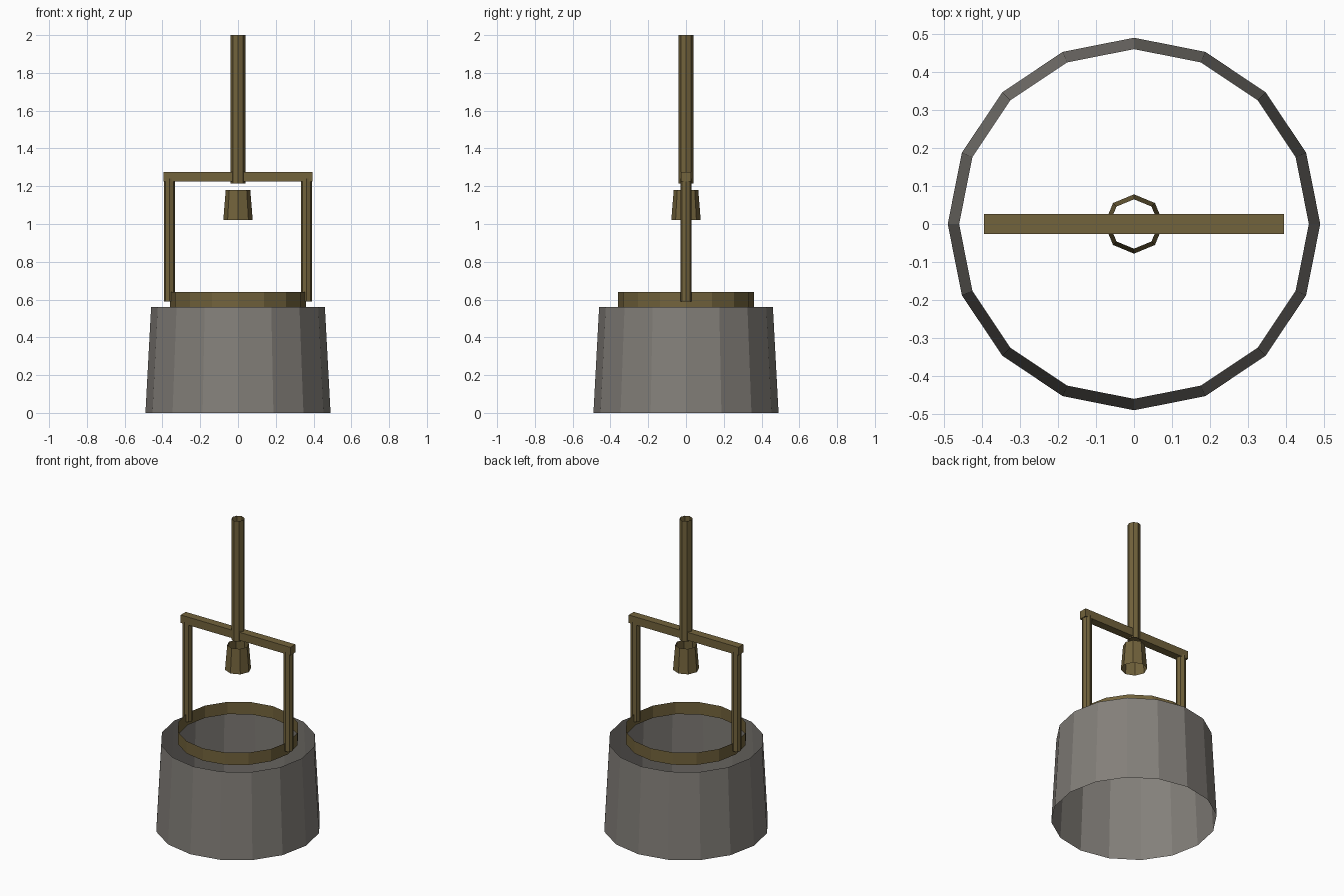
import bpy, bmesh, math

cube = bpy.data.objects.get("Cube")
if cube:
    bpy.data.objects.remove(cube, do_unlink=True)


def material(name, color):
    m = bpy.data.materials.new(name)
    m.use_nodes = True
    m.diffuse_color = color
    m.node_tree.nodes["Principled BSDF"].inputs["Base Color"].default_value = color
    return m


stone = material("grey stone", (0.23, 0.215, 0.195, 1))
wood = material("brown wood", (0.17, 0.125, 0.045, 1))


def finish(name, bm, mat):
    mesh = bpy.data.meshes.new(name)
    bm.to_mesh(mesh)
    bm.free()
    mesh.materials.append(mat)
    obj = bpy.data.objects.new(name, mesh)
    bpy.context.collection.objects.link(obj)
    return obj


def tube(name, mat, sides, r_bottom, r_top, z0, z1, x=0):
    """Open-ended single-walled tube with a corner on the x axis."""
    bm = bmesh.new()
    rings = []
    for r, z in ((r_bottom, z0), (r_top, z1)):
        angles = [2 * math.pi * i / sides for i in range(sides)]
        rings.append([bm.verts.new((x + r * math.cos(a), r * math.sin(a), z)) for a in angles])
    low, high = rings
    for i in range(sides):
        j = (i + 1) % sides
        bm.faces.new((low[i], low[j], high[j], high[i]))
    return finish(name, bm, mat)


# Well shaft and wooden rim
tube("stone_wall", stone, 16, 0.49, 0.46, 0, 0.56)
tube("wooden_rim", wood, 16, 0.36, 0.36, 0.56, 0.64)

# Frame: two posts and a crossbeam
for side, x in (("left", 0.363), ("right", -0.363)):
    tube(side + "_post", wood, 8, 0.03, 0.03, 0.59, 1.24, x)

bm = bmesh.new()
bmesh.ops.create_cube(bm, size=1)
bmesh.ops.scale(bm, vec=(0.79, 0.052, 0.052), verts=bm.verts)
bmesh.ops.translate(bm, vec=(0, 0, 1.25), verts=bm.verts)
finish("crossbeam", bm, wood)

# Upright pole and hanging bucket
tube("upright_pole", wood, 8, 0.039, 0.039, 1.215, 2.0)
tube("bucket", wood, 8, 0.078, 0.065, 1.02, 1.18)
